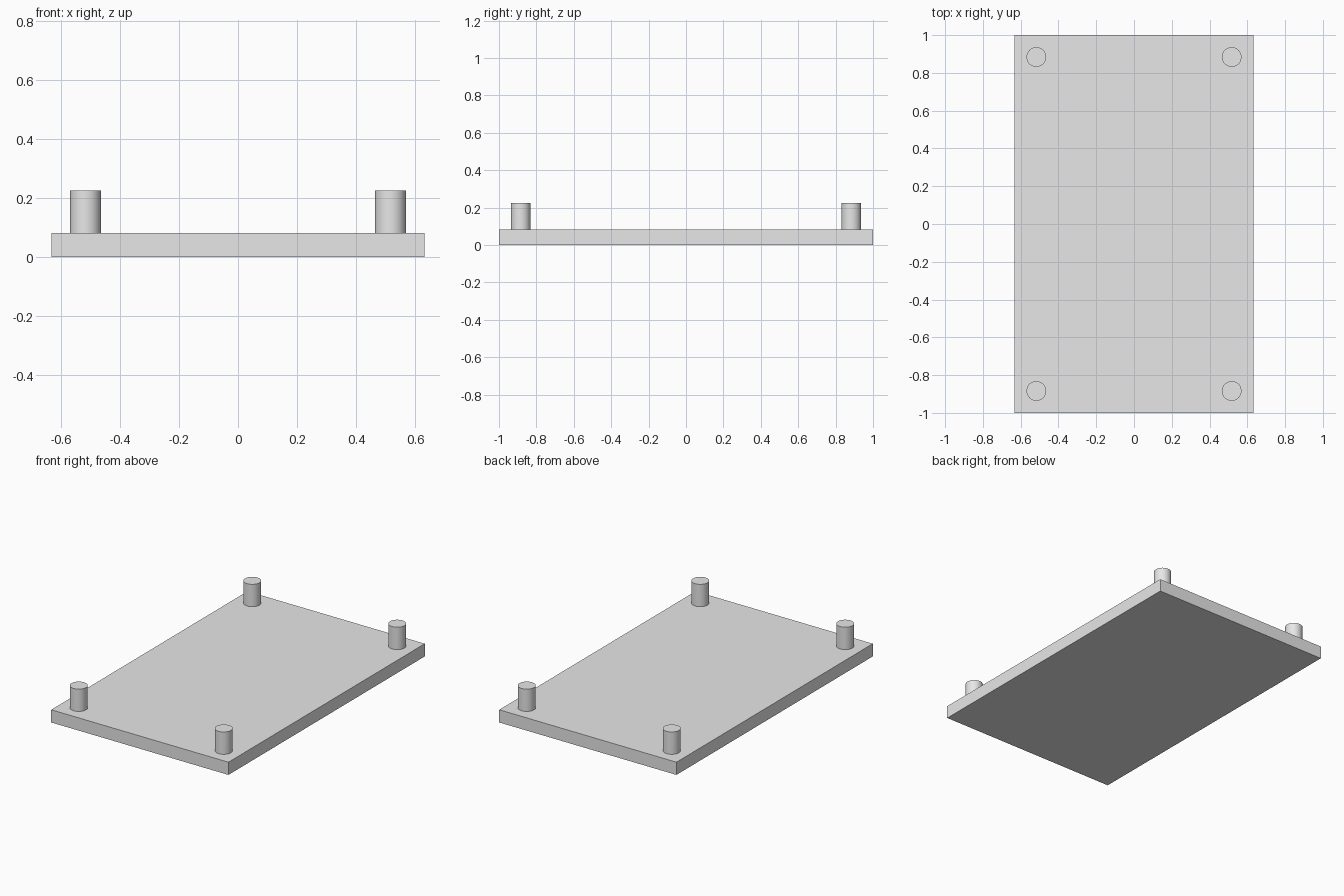
import bpy
import math

# Remove the default cube
cube = bpy.data.objects.get("Cube")
if cube:
    bpy.data.objects.remove(cube, do_unlink=True)

# Plain light grey for the whole model
GREY = (0.8, 0.8, 0.8, 1.0)
grey = bpy.data.materials.new("light_grey")
grey.use_nodes = True
grey.diffuse_color = GREY
grey.node_tree.nodes["Principled BSDF"].inputs["Base Color"].default_value = GREY

WIDTH, LENGTH, THICKNESS = 1.264, 2.0, 0.082
PEG_X, PEG_Y, PEG_RADIUS, PEG_TOP = 0.517, 0.884, 0.052, 0.226


def finish(name):
    obj = bpy.context.object
    obj.name = obj.data.name = name
    obj.data.materials.append(grey)
    return obj


# Flat base plate
bpy.ops.mesh.primitive_cube_add(size=1, location=(0, 0, THICKNESS / 2))
plate = finish("base_plate")
plate.scale = (WIDTH, LENGTH, THICKNESS)
bpy.ops.object.transform_apply(location=False, rotation=False, scale=True)

# Round peg near each corner, standing on the plate
for end, sy in (("front", -1), ("back", 1)):
    for side, sx in (("right", -1), ("left", 1)):
        bpy.ops.mesh.primitive_cylinder_add(
            vertices=64, radius=PEG_RADIUS, depth=PEG_TOP - THICKNESS,
            location=(sx * PEG_X, sy * PEG_Y, (PEG_TOP + THICKNESS) / 2))
        finish(f"{end}_{side}_peg")
        bpy.ops.object.shade_smooth_by_angle(angle=math.radians(30))
